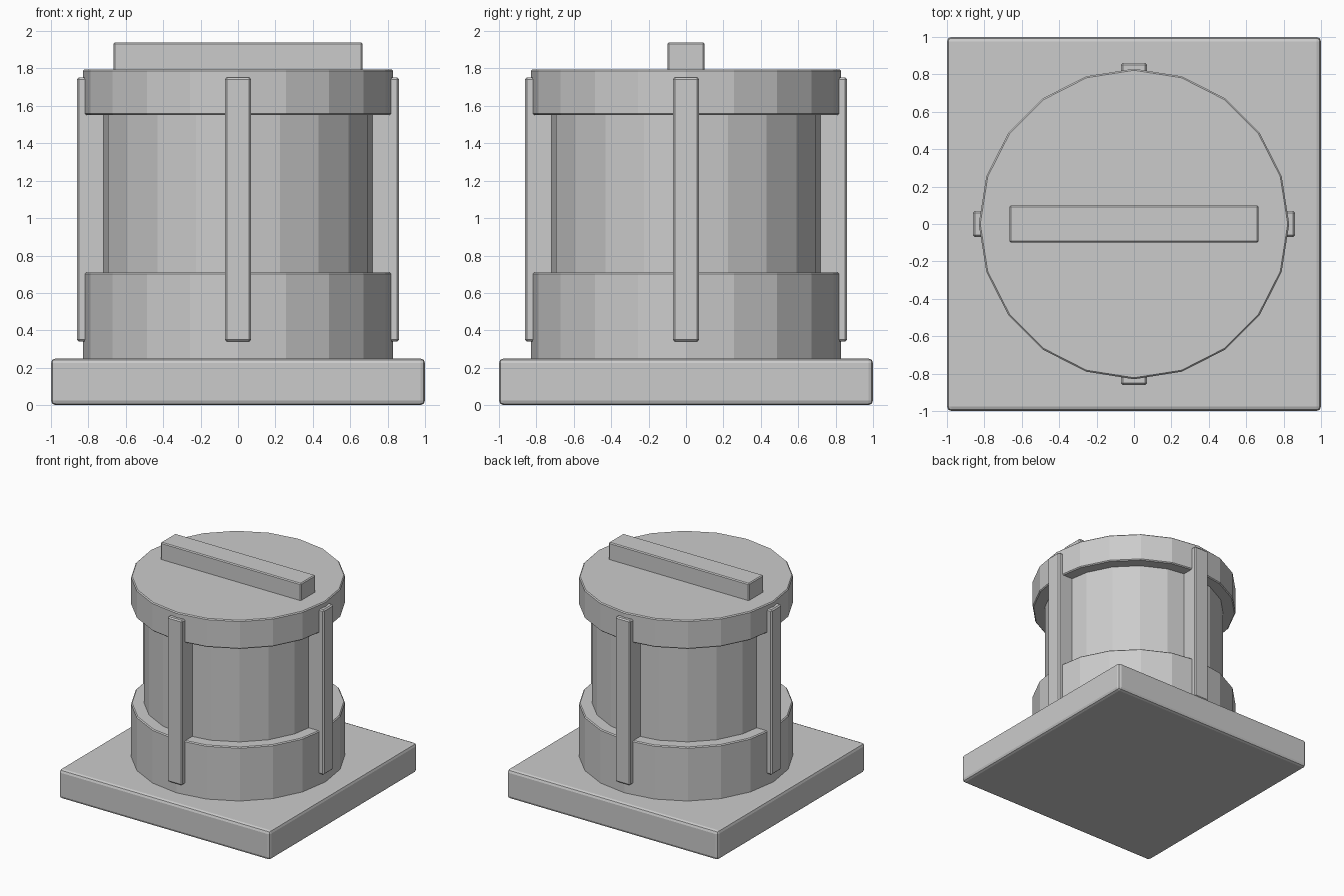
import bpy
from math import radians, cos, sin, pi

if "Cube" in bpy.data.objects:
    bpy.data.objects.remove(bpy.data.objects["Cube"])


def soften(obj, width, segments):
    bevel = obj.modifiers.new("soft_edges", 'BEVEL')
    bevel.width = width
    bevel.segments = segments
    bevel.limit_method = 'ANGLE'
    bevel.angle_limit = radians(45)


def box(name, centre, size, bevel, segments=2, turn=0.0):
    bpy.ops.mesh.primitive_cube_add(size=1, location=centre, rotation=(0, 0, turn))
    obj = bpy.context.object
    obj.name = name
    obj.scale = size
    bpy.ops.object.transform_apply(location=False, rotation=False, scale=True)
    soften(obj, bevel, segments)
    return obj


def drum(name, radius, z0, z1, bevel=0.0):
    bpy.ops.mesh.primitive_cylinder_add(vertices=20, radius=radius, depth=z1 - z0,
                                        location=(0, 0, (z0 + z1) / 2))
    obj = bpy.context.object
    obj.name = name
    if bevel:
        soften(obj, bevel, 1)
    return obj


# Square base slab
box("base_plate", (0, 0, 0.125), (2, 2, 0.25), 0.025)

# Twenty-sided body with wider bands at bottom and top
drum("lower_band", 0.83, 0.24, 0.71, 0.008)
drum("core", 0.73, 0.70, 1.56)
drum("top_cap", 0.83, 1.55, 1.795, 0.008)

# Handle bar across the cap
box("handle_bar", (0, 0, 1.86), (1.33, 0.20, 0.16), 0.008, 1)

# Four vertical ribs, sunk into the core
for i, side in enumerate(("right", "back", "left", "front")):
    a = i * pi / 2
    r = 0.765
    box(side + "_rib", (r * cos(a), r * sin(a), 1.046), (0.19, 0.14, 1.412), 0.01, 1, a)
